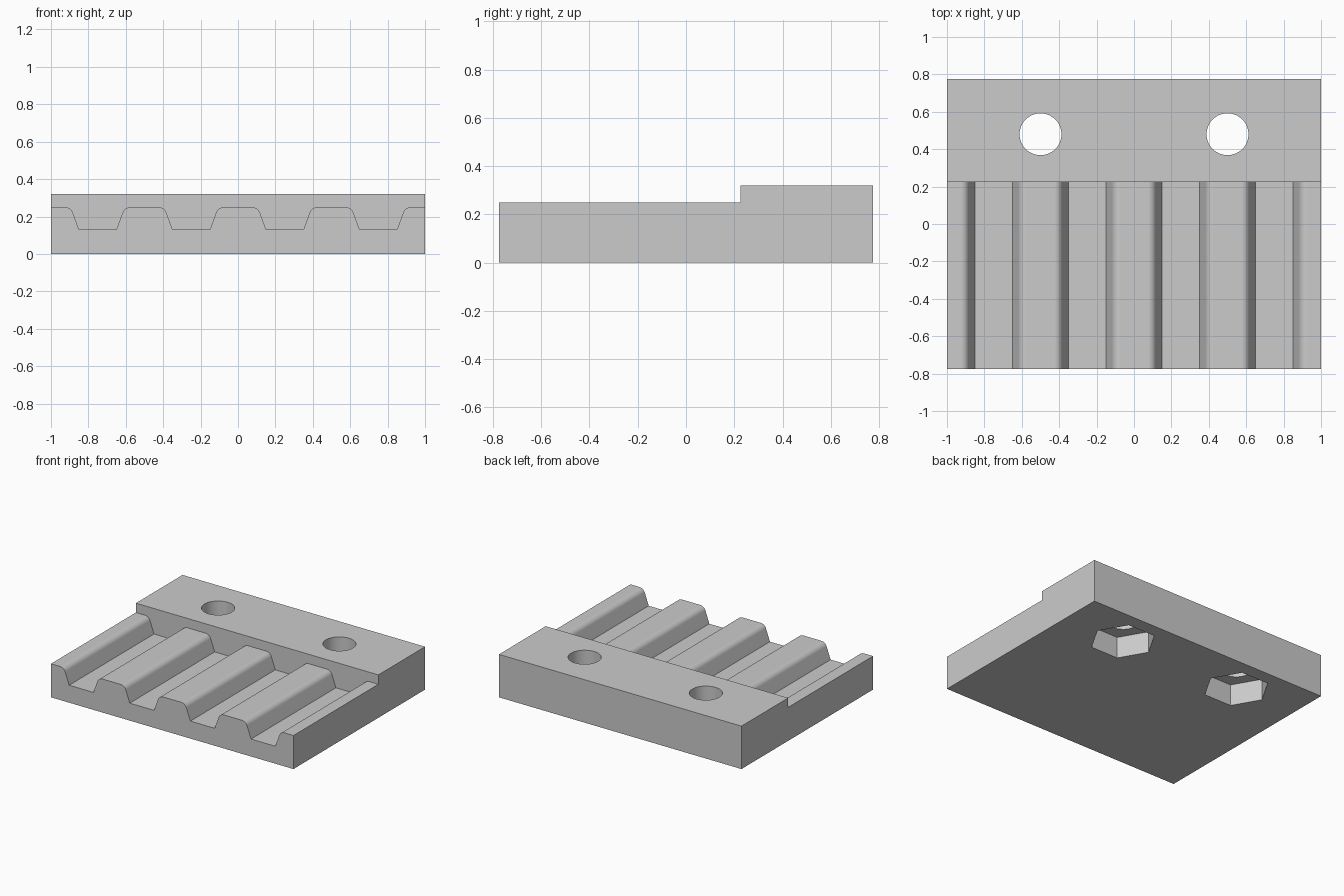
import bpy, bmesh, math

cube = bpy.data.objects.get("Cube")
if cube:
    bpy.data.objects.remove(cube, do_unlink=True)

FRONT, STEP, BACK = -0.775, 0.225, 0.775
TOOTH_TOP, GROOVE_FLOOR, BLOCK_TOP = 0.25, 0.13, 0.32
SLOPE = math.radians(20)
FILLET, FILLET_STEPS = 0.045, 8
HOLE_Y = 0.48

grey = bpy.data.materials.new("light grey")
grey.diffuse_color = (0.6, 0.6, 0.6, 1)
grey.use_nodes = True
grey.node_tree.nodes["Principled BSDF"].inputs["Base Color"].default_value = (0.6, 0.6, 0.6, 1)


def shoulder():
    """Rounded tooth shoulder down to the floor, as offsets left of a groove centre."""
    corner = 0.1 + (TOOTH_TOP - GROOVE_FLOOR) * math.tan(SLOPE)
    turn = math.pi / 2 - SLOPE
    start = corner + FILLET * math.tan(turn / 2)
    pts = []
    for i in range(FILLET_STEPS + 1):
        a = turn * i / FILLET_STEPS
        pts.append((-start + FILLET * math.sin(a), TOOTH_TOP - FILLET * (1 - math.cos(a))))
    return pts + [(-0.1, GROOVE_FLOOR)]


# Toothed upper outline, left to right
half = shoulder()
groove = half + [(-x, z) for x, z in reversed(half)]
outline = [(-1, TOOTH_TOP)]
for centre in (-0.75, -0.25, 0.25, 0.75):
    outline += [(centre + x, z) for x, z in groove]
outline.append((1, TOOTH_TOP))

# Clamp body: toothed bed in front, raised block behind
bm = bmesh.new()
front = [bm.verts.new((x, FRONT, z)) for x, z in outline]
step = [bm.verts.new((x, STEP, z)) for x, z in outline]
for i in range(len(outline) - 1):
    bm.faces.new((front[i], front[i + 1], step[i + 1], step[i]))


def pair(y, z):
    return [bm.verts.new((x, y, z)) for x in (-1, 1)]


base_front, base_back = pair(FRONT, 0), pair(BACK, 0)
block_front, block_back = pair(STEP, BLOCK_TOP), pair(BACK, BLOCK_TOP)
bm.faces.new(front + base_front[::-1])
bm.faces.new(step + block_front[::-1])
for low, high in ((block_front, block_back), (block_back, base_back), (base_back, base_front)):
    bm.faces.new((low[0], low[1], high[1], high[0]))
for side, end in ((0, 0), (1, -1)):
    bm.faces.new((base_front[side], front[end], step[end],
                  block_front[side], block_back[side], base_back[side]))
bmesh.ops.recalc_face_normals(bm, faces=bm.faces)
mesh = bpy.data.meshes.new("clamp_body")
bm.to_mesh(mesh)
bm.free()
body = bpy.data.objects.new("clamp_body", mesh)
bpy.context.collection.objects.link(body)
mesh.materials.append(grey)


def cut(name, sides, radius, x, bottom, top):
    """Cut an upright prism out of the body."""
    bpy.ops.mesh.primitive_cylinder_add(
        vertices=sides, radius=radius, depth=top - bottom,
        location=(x, HOLE_Y, (top + bottom) / 2))
    cutter = bpy.context.object
    cutter.name = name
    if sides == 6:
        # Nut corners point along x
        cutter.rotation_euler.z = math.pi / 2
    cutter.data.materials.append(grey)
    cutter.hide_render = True
    bpy.context.view_layer.objects.active = body
    mod = body.modifiers.new(name, 'BOOLEAN')
    mod.operation = 'DIFFERENCE'
    mod.solver = 'EXACT'
    mod.object = cutter
    bpy.ops.object.modifier_apply(modifier=mod.name)
    bpy.data.objects.remove(cutter, do_unlink=True)


# Bolt holes with hexagonal nut pockets underneath
for x in (-0.5, 0.5):
    cut("bolt_hole", 48, 0.112, x, -0.1, 0.5)
    cut("nut_pocket", 6, 0.225, x, -0.1, 0.16)

# Smooth fillets and hole walls, crisp edges elsewhere
bpy.ops.object.select_all(action='DESELECT')
body.select_set(True)
bpy.context.view_layer.objects.active = body
bpy.ops.object.shade_smooth_by_angle(angle=math.radians(18))
weighted = body.modifiers.new("weighted_normals", 'WEIGHTED_NORMAL')
weighted.keep_sharp = True
